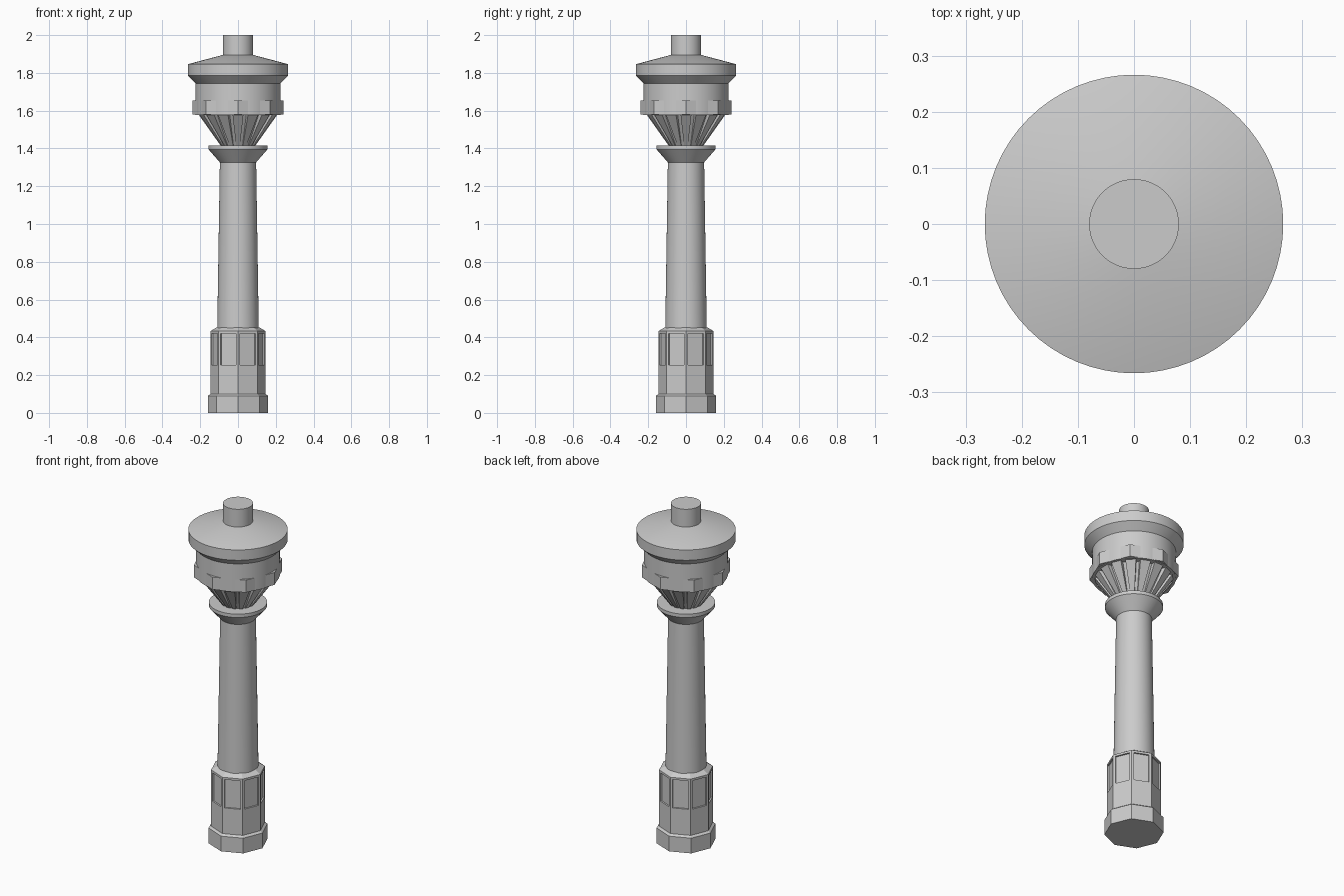
import bpy, bmesh, math

if "Cube" in bpy.data.objects:
    bpy.data.objects.remove(bpy.data.objects["Cube"])

stone = bpy.data.materials.new("grey stone")
stone.diffuse_color = (0.6, 0.6, 0.6, 1)
stone.use_nodes = True
stone.node_tree.nodes["Principled BSDF"].inputs["Base Color"].default_value = stone.diffuse_color


def finish(bm, name, smooth):
    bmesh.ops.recalc_face_normals(bm, faces=bm.faces)
    me = bpy.data.meshes.new(name)
    bm.to_mesh(me)
    bm.free()
    ob = bpy.data.objects.new(name, me)
    bpy.context.collection.objects.link(ob)
    me.materials.append(stone)
    if smooth:
        bpy.ops.object.select_all(action='DESELECT')
        ob.select_set(True)
        bpy.context.view_layer.objects.active = ob
        bpy.ops.object.shade_smooth_by_angle(angle=math.radians(25))
    return ob


def lathe(name, profile, sides, smooth=True, panel=None):
    """Closed turned shape from (radius, z) pairs; optionally recess one band of faces."""
    bm = bmesh.new()
    rings = [[bm.verts.new((r * math.cos(2 * math.pi * i / sides),
                            r * math.sin(2 * math.pi * i / sides), z))
              for i in range(sides)] for r, z in profile]
    bands = []
    for a, b in zip(rings, rings[1:]):
        bands.append([bm.faces.new((a[i], a[(i + 1) % sides], b[(i + 1) % sides], b[i]))
                      for i in range(sides)])
    bm.faces.new(rings[0][::-1])
    bm.faces.new(rings[-1])
    if panel is not None:
        bm.normal_update()
        bmesh.ops.inset_individual(bm, faces=bands[panel], thickness=0.018)
        bmesh.ops.inset_individual(bm, faces=bands[panel], thickness=0.001, depth=-0.008)
    return finish(bm, name, smooth)


# octagonal plinth with recessed panels
lathe("plinth", [(0.16, 0), (0.16, 0.09), (0.146, 0.10), (0.146, 0.24),
                 (0.146, 0.433), (0.115, 0.452)], 8, False, panel=3)

# tapered shaft with flared collar
lathe("shaft", [(0.11, 0.44), (0.096, 1.33)], 48)
lathe("collar", [(0.095, 1.325), (0.156, 1.395), (0.156, 1.415), (0.085, 1.416)], 48)

# balcony cone
lathe("balcony_cone", [(0.085, 1.41), (0.19, 1.585)], 32)

# sixteen tapered ribs under the balcony
bm = bmesh.new()
for k in range(16):
    a = 2 * math.pi * k / 16
    c, s = math.cos(a), math.sin(a)
    loops = []
    for r_in, r_out, half, z in ((0.06, 0.092, 0.010, 1.415), (0.15, 0.211, 0.029, 1.582)):
        loops.append([bm.verts.new((r * c - t * s, r * s + t * c, z))
                      for r, t in ((r_in, -half), (r_out, -half), (r_out, half), (r_in, half))])
    lo, hi = loops
    bm.faces.new(lo[::-1])
    bm.faces.new(hi)
    for i in range(4):
        j = (i + 1) % 4
        bm.faces.new((lo[i], lo[j], hi[j], hi[i]))
finish(bm, "balcony_ribs", False)

# octagonal parapet around the round lantern room
lathe("parapet", [(0.24, 1.58), (0.24, 1.653)], 8, False)
lathe("upper_drum", [(0.2245, 1.578), (0.2245, 1.75)], 64)

# roof and finial
lathe("roof", [(0.22, 1.74), (0.266, 1.785), (0.266, 1.846), (0.08, 1.895)], 64)
lathe("finial", [(0.08, 1.88), (0.08, 2.0)], 48)
